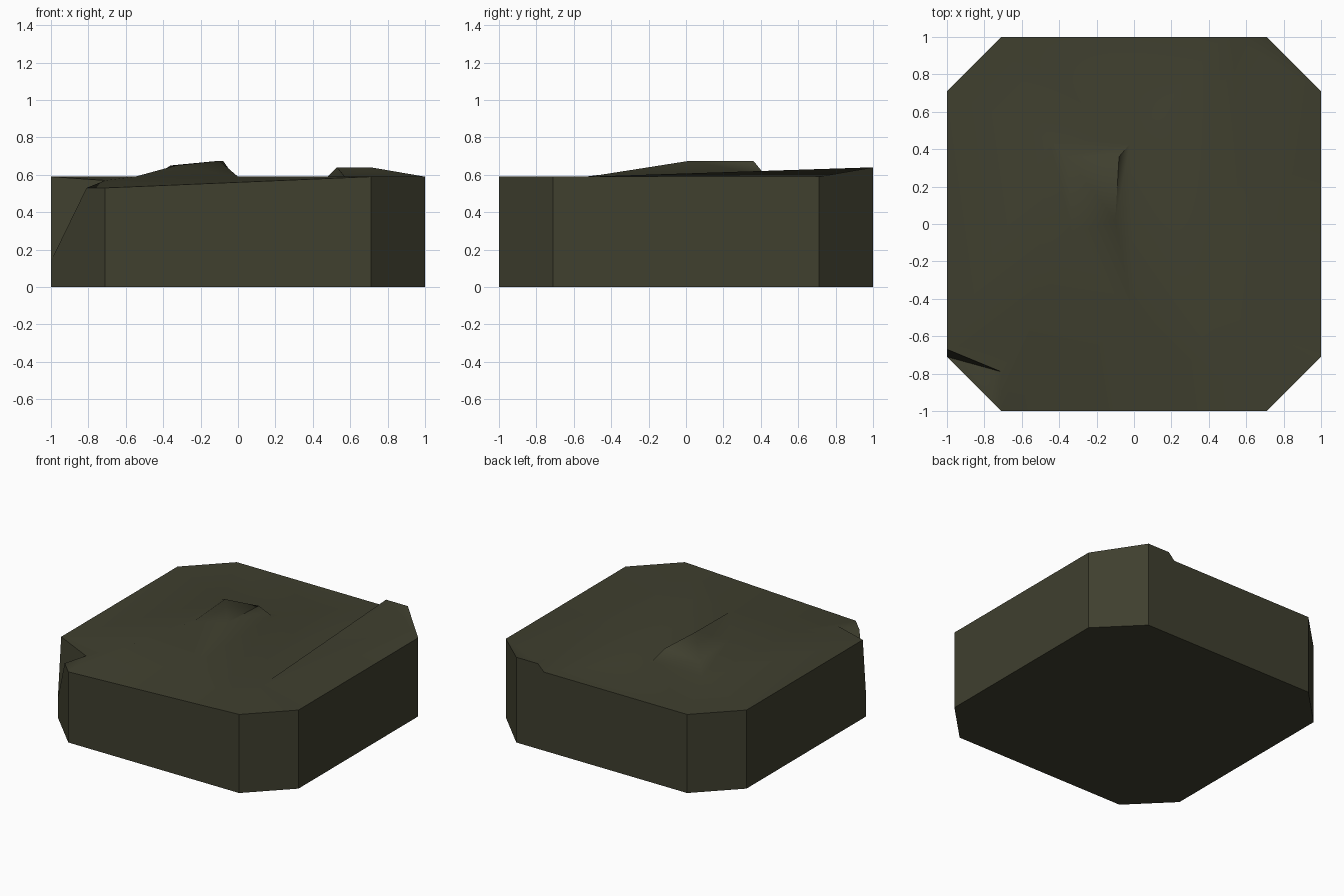
import bpy, bmesh
from mathutils import Vector
from mathutils.geometry import delaunay_2d_cdt

if "Cube" in bpy.data.objects:
    bpy.data.objects.remove(bpy.data.objects["Cube"])

G = 0.59  # general ground level

# Rim of the chamfered square, counter-clockwise, with top heights
rim = [(-.71, -1, .53), (.71, -1, G), (1, -.71, G), (1, .71, G),
       (.71, 1, .64), (.53, 1, .64), (.48, 1, G), (-.71, 1, G), (-1, .71, G),
       (-1, -.67, G), (-1, -.71, .14), (-.81, -.90, .53)]
# Mound: top plateau, then its foot
mound = [(-.10, .02, .675), (-.08, .36, .675), (-.36, .36, .65), (-.33, -.05, .65)]
foot = [(0, -.52, G), (-.02, .43, G), (-.45, .45, G), (-.55, -.54, G)]
# Start of the raised strip, and inner end of the chipped corner
extra = [(.57, -.53, G), (.34, -.58, G), (-.71, -.79, .57)]

pts = rim + mound + foot + extra
n = len(rim)
m, f, e = n, n + 4, n + 8
edges = [(i, (i + 1) % n) for i in range(n)]
for k in range(4):
    edges += [(m + k, m + (k + 1) % 4), (f + k, f + (k + 1) % 4)]
edges += [(m, f), (m + 1, f + 1), (m + 2, f + 2), (m + 3, f + 3)]
edges += [(e, 5), (e + 1, 6), (e, e + 1), (e + 2, 9), (e + 2, 11)]

# Triangulate the top as a relief
vs, es, fs, ov, oe, of = delaunay_2d_cdt([Vector(p[:2]) for p in pts], edges, [], 1, 1e-5)
bm = bmesh.new()
top = {}
for i, v in enumerate(vs):
    src = ov[i][0] if ov[i] else None
    top[i] = bm.verts.new((v.x, v.y, pts[src][2] if src is not None else G))
for face in fs:
    bm.faces.new([top[i] for i in face]).smooth = True

# Sharp rim, flat walls and base
border = [ed for ed in bm.edges if ed.is_boundary]
low = {}
for ed in border:
    ed.smooth = False
    for v in ed.verts:
        if v not in low:
            low[v] = bm.verts.new((v.co.x, v.co.y, 0))
base_edges = []
for ed in border:
    a, b = ed.verts
    bm.faces.new((a, b, low[b], low[a])).smooth = False
    base_edges.append(bm.edges.get((low[a], low[b])))
bmesh.ops.contextual_create(bm, geom=base_edges)
bmesh.ops.recalc_face_normals(bm, faces=bm.faces[:])

# Keep the chip in the corner crisp
for ed in bm.edges:
    if len(ed.link_faces) == 2 and ed.calc_face_angle(0) > 1.0:
        ed.smooth = False

mesh = bpy.data.meshes.new("ground_tile")
bm.to_mesh(mesh)
bm.free()
tile = bpy.data.objects.new("ground_tile", mesh)
bpy.context.collection.objects.link(tile)

mat = bpy.data.materials.new("dark_olive")
mat.diffuse_color = (.050, .050, .028, 1)
mat.use_nodes = True
mat.node_tree.nodes["Principled BSDF"].inputs["Base Color"].default_value = mat.diffuse_color
mesh.materials.append(mat)
